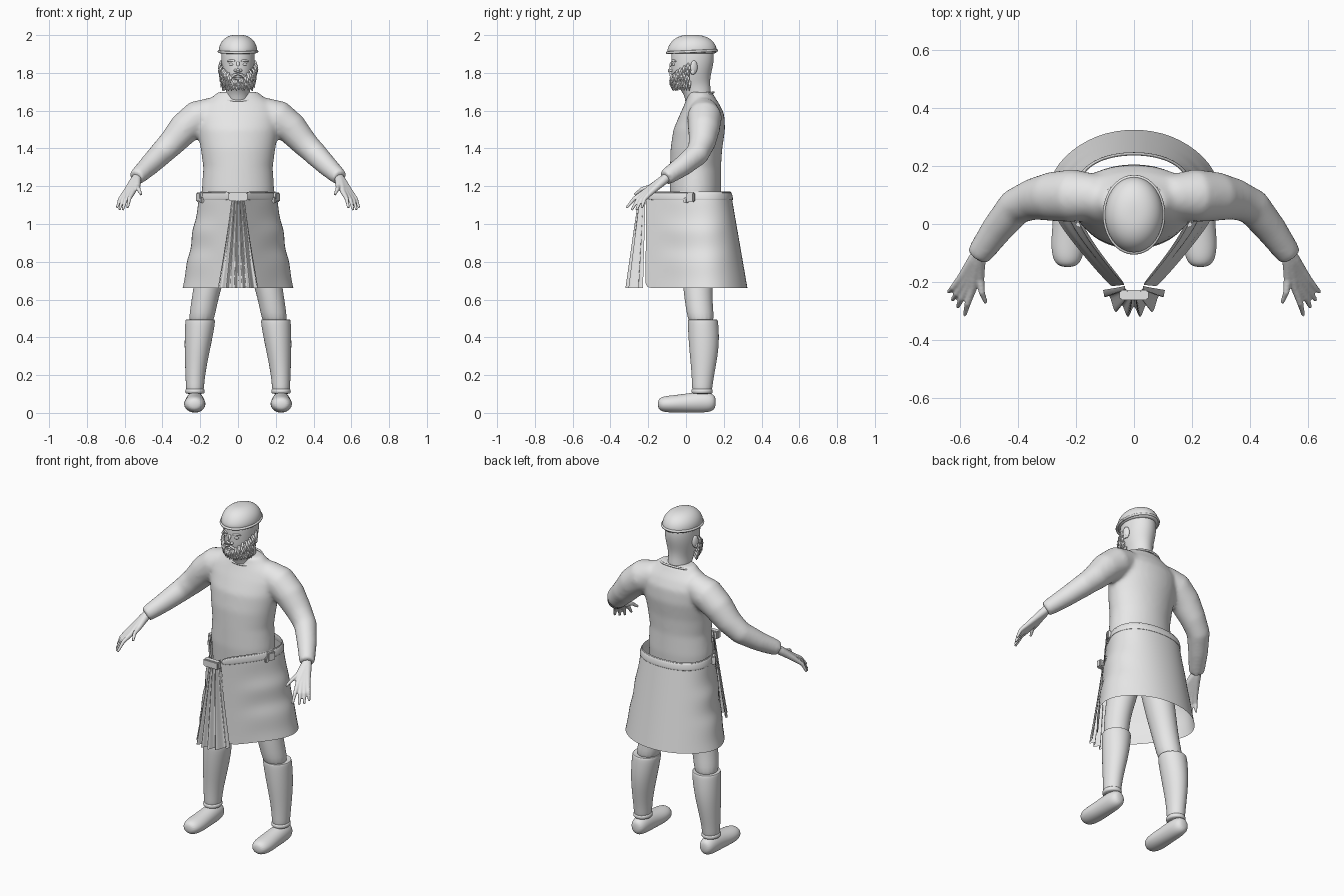
import bpy, bmesh, math, random
from mathutils import Vector, Matrix

if "Cube" in bpy.data.objects:
    bpy.data.objects.remove(bpy.data.objects["Cube"])

random.seed(4)
clay = bpy.data.materials.new("light_grey")
clay.diffuse_color = (0.8, 0.8, 0.8, 1)
clay.use_nodes = True
clay.node_tree.nodes["Principled BSDF"].inputs["Base Color"].default_value = clay.diffuse_color


def loft(bm, rings, follow=False, seg=16):
    """Closed tube through rings (x, y, z, rx, ry), level or following its path."""
    pts = [Vector(r[:3]) for r in rings]
    loops = []
    for i, r in enumerate(rings):
        d = pts[min(i + 1, len(pts) - 1)] - pts[max(i - 1, 0)]
        rot = d.to_track_quat('Z', 'Y').to_matrix() if follow else Matrix.Identity(3)
        loops.append([bm.verts.new(pts[i] + rot @ Vector((
            r[3] * math.cos(math.tau * k / seg), r[-1] * math.sin(math.tau * k / seg), 0)))
            for k in range(seg)])
    for a, b in zip(loops, loops[1:]):
        for k in range(seg):
            bm.faces.new((a[k], a[(k + 1) % seg], b[(k + 1) % seg], b[k]))
    bm.faces.new(loops[0][::-1])
    bm.faces.new(loops[-1])


def sheet(bm, rows):
    """Open surface through equal rows of points."""
    grid = [[bm.verts.new(p) for p in row] for row in rows]
    for a, b in zip(grid, grid[1:]):
        for k in range(len(a) - 1):
            bm.faces.new((a[k], a[k + 1], b[k + 1], b[k]))


def ball(bm, loc, size, rot=0):
    m = Matrix.Translation(loc) @ Matrix.Rotation(rot, 4, 'Z') @ Matrix.Diagonal((*size, 1))
    bmesh.ops.create_uvsphere(bm, u_segments=16, v_segments=10, radius=1, matrix=m)


def finish(name, bm, sub=0, voxel=0, smooth=0, thick=0, angle=60):
    bmesh.ops.recalc_face_normals(bm, faces=bm.faces)
    me = bpy.data.meshes.new(name)
    bm.to_mesh(me)
    bm.free()
    me.materials.append(clay)
    ob = bpy.data.objects.new(name, me)
    bpy.context.collection.objects.link(ob)
    if thick:
        ob.modifiers.new("thick", 'SOLIDIFY').thickness = thick
    if voxel:
        m = ob.modifiers.new("blend", 'REMESH')
        m.mode, m.voxel_size, m.use_smooth_shade = 'VOXEL', voxel, True
    if smooth:
        m = ob.modifiers.new("relax", 'SMOOTH')
        m.factor, m.iterations = 0.5, smooth
    if sub:
        m = ob.modifiers.new("subdivide", 'SUBSURF')
        m.levels = m.render_levels = sub
    bpy.ops.object.select_all(action='DESELECT')
    ob.select_set(True)
    bpy.context.view_layer.objects.active = ob
    bpy.ops.object.shade_smooth_by_angle(angle=math.radians(angle))
    return ob


# Shirt: torso and both sleeves blended into one skin
bm = bmesh.new()
loft(bm, [(0, .05, 1.0, .18, .125), (0, .05, 1.18, .192, .137), (0, .05, 1.3, .184, .135),
          (0, .055, 1.4, .198, .137), (0, .07, 1.5, .215, .137), (0, .085, 1.58, .22, .118),
          (0, .085, 1.63, .195, .095), (0, .08, 1.67, .14, .074), (0, .075, 1.70, .105, .064)], seg=40)
ARM = [(.12, .095, 1.6, .075), (.21, .098, 1.565, .092), (.285, .095, 1.505, .085),
       (.35, .085, 1.43, .072), (.41, .06, 1.37, .064), (.475, -.02, 1.305, .055),
       (.52, -.083, 1.263, .047), (.54, -.11, 1.245, .043)]
for s in (-1, 1):
    loft(bm, [(s * x, y, z, r) for x, y, z, r in ARM], True, 24)
finish("shirt", bm, voxel=.011, smooth=12)

# Neckline hem
bm = bmesh.new()
ring = [(.106 * math.cos(a), .073 + .072 * math.sin(a), 1.675 + .022 * math.sin(a), .006)
        for a in [math.tau * k / 40 for k in range(41)]]
loft(bm, ring, True, 8)
finish("collar", bm)

# Head and neck
HEAD = [(0, .07, 1.58, .065, .065), (0, .065, 1.69, .063, .07), (0, .036, 1.735, .066, .092),
        (0, .026, 1.78, .08, .104), (0, .032, 1.83, .088, .111), (0, .035, 1.88, .09, .116),
        (0, .035, 1.93, .087, .11), (0, .035, 1.97, .07, .09)]
bm = bmesh.new()
loft(bm, HEAD, seg=20)
finish("head", bm, sub=2)

# Face features
bm = bmesh.new()
loft(bm, [(0, -.072, 1.865, .009, .006), (0, -.085, 1.835, .011, .01), (0, -.092, 1.815, .014, .013),
          (0, -.08, 1.803, .012, .01)], True, 10)
for s in (-1, 1):
    ball(bm, (s * .014, -.078, 1.812), (.009, .012, .008))
    ball(bm, (s * .034, -.063, 1.845), (.015, .011, .008))
    loft(bm, [(s * .012, -.075, 1.862, .006), (s * .036, -.07, 1.868, .007),
              (s * .06, -.05, 1.86, .005)], True, 8)
for z in (1.778, 1.768):
    ball(bm, (0, -.075, z), (.024, .008, .006))
finish("face_features", bm, sub=1)

bm = bmesh.new()
for s in (-1, 1):
    ball(bm, (s * .091, .042, 1.83), (.01, .02, .036), s * .4)
    ball(bm, (s * .096, .036, 1.805), (.007, .012, .014))
finish("ears", bm)


def skull(a, z):
    """Point on the head at angle a from the front."""
    for lo, hi in zip(HEAD, HEAD[1:]):
        if lo[2] <= z <= hi[2]:
            t = (z - lo[2]) / (hi[2] - lo[2])
            cy, rx, ry = [lo[i] + t * (hi[i] - lo[i]) for i in (1, 3, 4)]
            return Vector((rx * math.sin(a), cy - ry * math.cos(a), z))


# Beard and moustache made of tapered locks
bm = bmesh.new()
for row in range(9):
    z0 = 1.737 + row * .0135
    for k in range(-12, 13):
        a = math.radians(k * 7.2 + (row % 2) * 3.6)
        if z0 > 1.762 + .085 * min(1, abs(a) / 1.3) ** 1.3 or abs(a) > 1.5:
            continue
        p = skull(a, z0 + random.uniform(-.004, .004))
        out = Vector((math.sin(a), -math.cos(a), 0))
        tip = p + out * .014 + Vector((random.uniform(-.006, .006), 0, -.03))
        loft(bm, [(*(p + Vector((0, 0, .006))), .005), (*(p + out * .012 - Vector((0, 0, .008))), .008),
                  (*tip, .002)], True, 6)
for s in (-1, 1):
    loft(bm, [(s * .004, -.083, 1.794, .006), (s * .022, -.081, 1.789, .007),
              (s * .042, -.066, 1.765, .004)], True, 8)
finish("beard", bm)

# Cap with rolled rim
bm = bmesh.new()
loft(bm, [(0, .034, 1.9, .088, .118), (0, .032, 1.906, .1, .131), (0, .032, 1.925, .103, .133),
          (0, .034, 1.955, .096, .121), (0, .034, 1.982, .075, .096), (0, .032, 1.998, .045, .058),
          (0, .03, 2.002, .015, .02)], seg=24)
finish("cap", bm, sub=2)
bm = bmesh.new()
loft(bm, [(.101 * math.cos(a), .032 + .131 * math.sin(a), 1.913 + .006 * math.sin(a), .007)
          for a in [math.tau * k / 40 for k in range(41)]], True, 8)
finish("cap_rim", bm)

# Hands: five fingers running from the wrist, blended into a palm
FINGERS = [((.557, -.222, 1.168), (.585, -.315, 1.085)), ((.573, -.214, 1.163), (.61, -.288, 1.074)),
           ((.588, -.205, 1.16), (.628, -.263, 1.074)), ((.602, -.193, 1.16), (.641, -.235, 1.085)),
           ((.532, -.19, 1.195), (.512, -.272, 1.155))]
for s, side in ((-1, "right"), (1, "left")):
    bm = bmesh.new()
    flip = Vector((s, 1, 1))
    wrist = Vector((.535, -.1, 1.247))
    for knuckle, tip in FINGERS:
        k, t = Vector(knuckle), Vector(tip)
        w = wrist.lerp(k, .25)
        mid = k.lerp(t, .5) + Vector((.004, -.006, .008))
        loft(bm, [(*(p * flip), r) for p, r in ((wrist, .024), (w, .023), (wrist.lerp(k, .65), .018),
                                                (k, .0145), (mid, .011), (t, .007))], True, 12)
    finish(side + "_hand", bm, voxel=.0045, smooth=4)

# Legs, boots and shoes
LEG = [(.09, .06, .99, .088, .1), (.125, .062, .82, .09, .09), (.163, .062, .66, .075, .079),
       (.183, .07, .56, .07, .073), (.2, .085, .45, .068, .07)]
BOOT = [(.2, .088, .49, .07, .07), (.2, .089, .497, .078, .079), (.2, .09, .48, .082, .083),
        (.213, .096, .36, .072, .083), (.224, .092, .24, .057, .066), (.228, .086, .15, .049, .055),
        (.228, .085, .09, .047, .053)]
SHOE = [(.228, .158, .055, .02, .025), (.228, .14, .055, .045, .05), (.228, .08, .058, .052, .058),
        (.228, 0, .051, .054, .051), (.229, -.07, .047, .06, .047), (.23, -.125, .046, .052, .042),
        (.23, -.15, .046, .027, .024)]
for s, side in ((-1, "right"), (1, "left")):
    for part, rings, follow in (("leg", LEG, False), ("boot", BOOT, False), ("shoe", SHOE, True)):
        bm = bmesh.new()
        loft(bm, [(s * r[0], *r[1:]) for r in rings], follow)
        finish(side + "_" + part, bm, sub=2)
    bm = bmesh.new()
    loft(bm, [(s * .228, .085, z, r, r + .005) for z, r in ((.1, .046), (.106, .053), (.124, .053), (.13, .046))])
    finish(side + "_ankle_band", bm, sub=1)

# Wrap skirt, open at the front, flaring from waist to hem
WAIST = [(0, .24), (.09, .23), (.165, .195), (.205, .12), (.195, .03), (.145, -.06), (.085, -.14), (.03, -.21)]
HEM = [(0, .332), (.13, .312), (.25, .235), (.308, .13), (.275, .02), (.21, -.065), (.14, -.15), (.08, -.215)]


def section(t, z, grow=0):
    half = []
    for i, (w, h) in enumerate(zip(WAIST, HEM)):
        p = Vector(w).lerp(Vector(h), t)
        g = grow + (.008 * math.sin(t * 19) * math.sin(math.pi * t) if 2 < i < 6 else 0)
        p += p.normalized() * g
        half.append((p.x, p.y, z))
    return [(-x, y, z) for x, y, z in half[:0:-1]] + half


bm = bmesh.new()
sheet(bm, [section(k / 10, 1.172 - .512 * k / 10) for k in range(11)])
finish("skirt", bm, sub=2)

# Belt following the waist, with side loops and a front buckle
bm = bmesh.new()
sheet(bm, [section((1.172 - z) / .512, z, .006) for z in (1.125, 1.168)])
finish("belt", bm, sub=2, thick=.008)


def block(name, loc, size, rot=0):
    bm = bmesh.new()
    m = Matrix.Translation(loc) @ Matrix.Rotation(rot, 4, 'Z') @ Matrix.Diagonal((*size, 1))
    bmesh.ops.create_cube(bm, size=1, matrix=m)
    bmesh.ops.bevel(bm, geom=bm.edges[:], offset=.005, segments=2, affect='EDGES')
    finish(name, bm, angle=35)


block("buckle", (0, -.245, 1.145), (.1, .035, .045))
for s in (-1, 1):
    block("belt_loop", (s * .203, .025, 1.142), (.022, .045, .05), s * -.5)
    block("belt_knot", (s * .19, .0, 1.125), (.022, .022, .03), s * -.5)

# Pleated front fall widening toward the hem
bm = bmesh.new()
rows = []
for k in range(9):
    t = k / 8
    row = []
    for j in range(49):
        u = -1 + j / 24
        bow = math.sqrt(1 - u * u)
        y = -.21 - (.035 + .06 * t) * bow + (.004 + .014 * t) * math.cos(u * 5 * math.pi)
        row.append(((.032 + .075 * t ** 1.2) * u, y, 1.165 - .505 * t))
    rows.append(row)
sheet(bm, rows)
finish("pleated_fall", bm, angle=80)
